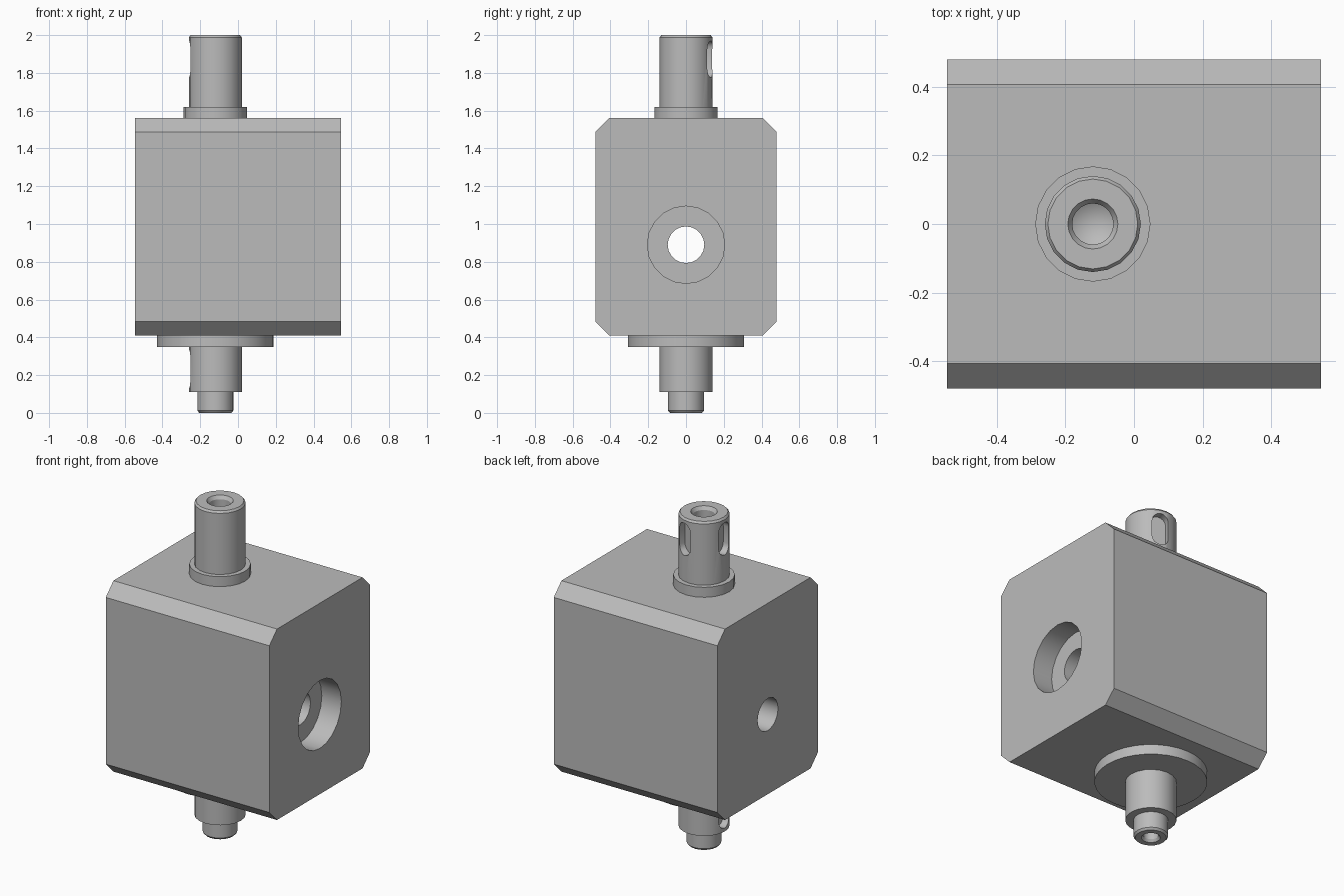
import bpy, bmesh, math
from mathutils import Matrix, Vector

cube = bpy.data.objects.get("Cube")
if cube:
    bpy.data.objects.remove(cube, do_unlink=True)

AXIS_X = -0.12      # shaft axis
BORE_Z = 0.89       # cross bore axis
SHAFT_R = 0.14

metal = bpy.data.materials.new("grey_metal")
metal.use_nodes = True
grey = (0.5, 0.5, 0.5, 1)
metal.diffuse_color = grey
metal.node_tree.nodes["Principled BSDF"].inputs["Base Color"].default_value = grey


def make(name, bm, matrix=Matrix()):
    """Turn a bmesh into an object with outward normals."""
    bmesh.ops.recalc_face_normals(bm, faces=bm.faces)
    mesh = bpy.data.meshes.new(name)
    bm.to_mesh(mesh)
    bm.free()
    mesh.transform(matrix)
    mesh.materials.append(metal)
    obj = bpy.data.objects.new(name, mesh)
    bpy.context.collection.objects.link(obj)
    return obj


def lathe(name, profile, sides, matrix):
    """Revolve (radius, height) points about z; end points on the axis close it."""
    bm = bmesh.new()
    verts = [bm.verts.new((r, 0, z)) for r, z in profile]
    edges = [bm.edges.new(pair) for pair in zip(verts, verts[1:])]
    bmesh.ops.spin(bm, geom=verts + edges, cent=(0, 0, 0), axis=(0, 0, 1),
                   angle=math.tau, steps=sides, use_merge=True)
    bmesh.ops.remove_doubles(bm, verts=bm.verts, dist=0.0005)
    return make(name, bm, matrix)


def prism(name, outline, depth, matrix):
    """Extrude a flat outline along its local z."""
    bm = bmesh.new()
    face = bm.faces.new([bm.verts.new((x, y, 0)) for x, y in outline])
    top = bmesh.ops.extrude_face_region(bm, geom=[face])["geom"]
    bmesh.ops.translate(bm, vec=(0, 0, depth),
                        verts=[v for v in top if isinstance(v, bmesh.types.BMVert)])
    return make(name, bm, matrix)


def cut(target, cutter):
    mod = target.modifiers.new("cut", "BOOLEAN")
    mod.operation, mod.solver, mod.object = "DIFFERENCE", "EXACT", cutter
    bpy.context.view_layer.objects.active = target
    bpy.ops.object.modifier_apply(modifier=mod.name)
    bpy.data.objects.remove(cutter, do_unlink=True)


def cut_keyway(target, degrees, low, high, width=0.095, depth=0.045):
    """Round-ended slot in the side of a shaft."""
    r = width / 2
    outline = []
    for centre, start in ((high - r, 0), (low + r, math.pi)):
        for i in range(9):
            a = start + math.pi * i / 8
            outline.append((r * math.cos(a), centre + r * math.sin(a)))
    turn = Matrix.Rotation(math.radians(degrees + 90), 4, "Z")
    upright = Matrix.Rotation(math.pi / 2, 4, "X")
    place = Matrix.Translation((AXIS_X, 0, 0)) @ turn
    place = place @ Matrix.Translation((0, depth - SHAFT_R, 0)) @ upright
    cut(target, prism("keyway_cutter", outline, 0.2, place))


# Chamfered block, extruded along x
hy, z0, z1, c = 0.48, 0.41, 1.56, 0.073
outline = [(-hy, z0 + c), (-hy + c, z0), (hy - c, z0), (hy, z0 + c),
           (hy, z1 - c), (hy - c, z1), (-hy + c, z1), (-hy, z1 - c)]
along_x = Matrix(((0, 0, 1, 0), (1, 0, 0, 0), (0, 1, 0, 0), (0, 0, 0, 1)))
block = prism("block", outline, 1.09, Matrix.Translation((-0.545, 0, 0)) @ along_x)

# Stepped cross bore with a wide counterbore on the +x side
bore = [(0, -0.8), (0.097, -0.8), (0.097, 0.415), (0.205, 0.415), (0.205, 0.8), (0, 0.8)]
cut(block, lathe("bore_cutter", bore, 20, Matrix.Translation((0, 0, BORE_Z)) @ along_x))

axis = Matrix.Translation((AXIS_X, 0, 0))

# Upper shaft with a chamfered rim and a drilled end
upper_shaft = lathe("upper_shaft", [
    (0, 1.54), (SHAFT_R, 1.54), (SHAFT_R, 1.988), (0.131, 2.0), (0.073, 2.0),
    (0.06, 1.98), (0.06, 1.8), (0, 1.765)], 20, axis)
cut_keyway(upper_shaft, 73, 1.775, 1.97)
cut_keyway(upper_shaft, 180, 1.775, 1.97)

# Lower shaft with the stepped, drilled end pin
lower_shaft = lathe("lower_shaft", [
    (0, 0.37), (SHAFT_R, 0.37), (SHAFT_R, 0.11), (0.095, 0.11), (0.095, 0.012),
    (0.085, 0), (0.052, 0), (0.042, 0.015), (0.042, 0.12), (0, 0.145)], 20, axis)
cut_keyway(lower_shaft, 180, 0.13, 0.335)

# Collar on top and flange underneath
collar = lathe("upper_collar", [(0, 1.55), (0.168, 1.55), (0.168, 1.62), (0, 1.62)], 20, axis)
flange = lathe("lower_flange", [(0, 0.35), (0.308, 0.35), (0.308, 0.415), (0, 0.415)], 32, axis)

# Smooth round walls, keep corners crisp
bpy.ops.object.select_all(action="DESELECT")
for obj in (block, upper_shaft, lower_shaft, collar, flange):
    obj.select_set(True)
bpy.context.view_layer.objects.active = block
bpy.ops.object.shade_smooth_by_angle(angle=math.radians(30))
